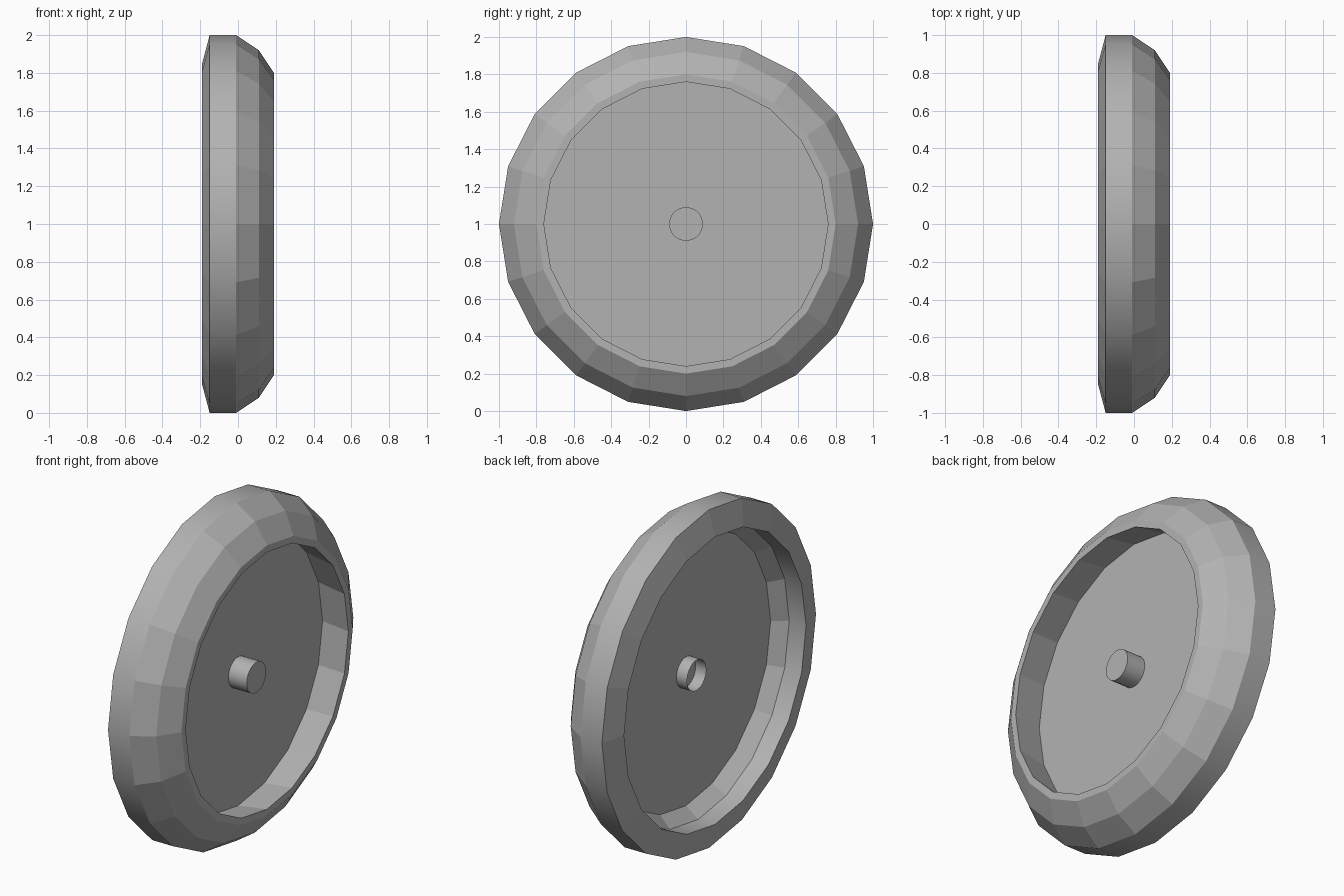
import bpy, bmesh
from math import cos, sin, tau

cube = bpy.data.objects.get("Cube")
if cube:
    bpy.data.objects.remove(cube, do_unlink=True)

CENTRE_Z = 1.0

grey = bpy.data.materials.new("plain_grey")
grey.use_nodes = True
colour = (0.45, 0.45, 0.45, 1)
grey.diffuse_color = colour
grey.node_tree.nodes["Principled BSDF"].inputs["Base Color"].default_value = colour


def ring(bm, x, radius, sides):
    """Vertices of a circle around the wheel axis."""
    return [bm.verts.new((x, radius * cos(tau * i / sides),
                          CENTRE_Z + radius * sin(tau * i / sides)))
            for i in range(sides)]


def lathe(name, profile, sides, closed=False, cap_end=False):
    """Turn (x, radius) points around the axis; level bands are smooth."""
    bm = bmesh.new()
    rings = [ring(bm, x, r, sides) for x, r in profile]
    count = len(rings) if closed else len(rings) - 1
    for k in range(count):
        j = (k + 1) % len(rings)
        level = abs(profile[k][1] - profile[j][1]) < 0.001
        for i in range(sides):
            n = (i + 1) % sides
            face = bm.faces.new((rings[k][i], rings[k][n], rings[j][n], rings[j][i]))
            face.smooth = level
    if cap_end or len(rings) == 1:
        bm.faces.new(rings[-1])
    bmesh.ops.recalc_face_normals(bm, faces=bm.faces)
    mesh = bpy.data.meshes.new(name)
    bm.to_mesh(mesh)
    bm.free()
    mesh.materials.append(grey)
    obj = bpy.data.objects.new(name, mesh)
    bpy.context.collection.objects.link(obj)
    return obj


# Bevelled outer ring with a hollow inside
lathe("wheel_ring", [(-0.19, 0.85), (-0.15, 1.0), (-0.01, 1.0), (0.11, 0.92),
                     (0.19, 0.80), (0.19, 0.76), (0.0, 0.79), (-0.08, 0.85)],
      20, closed=True)

# Flat web across the middle
lathe("wheel_disc", [(0.0, 0.79)], 20)

# Axle stub, closed on the outer side and open on the inner side
lathe("axle_hub", [(-0.07, 0.09), (0.12, 0.09)], 32, cap_end=True)
